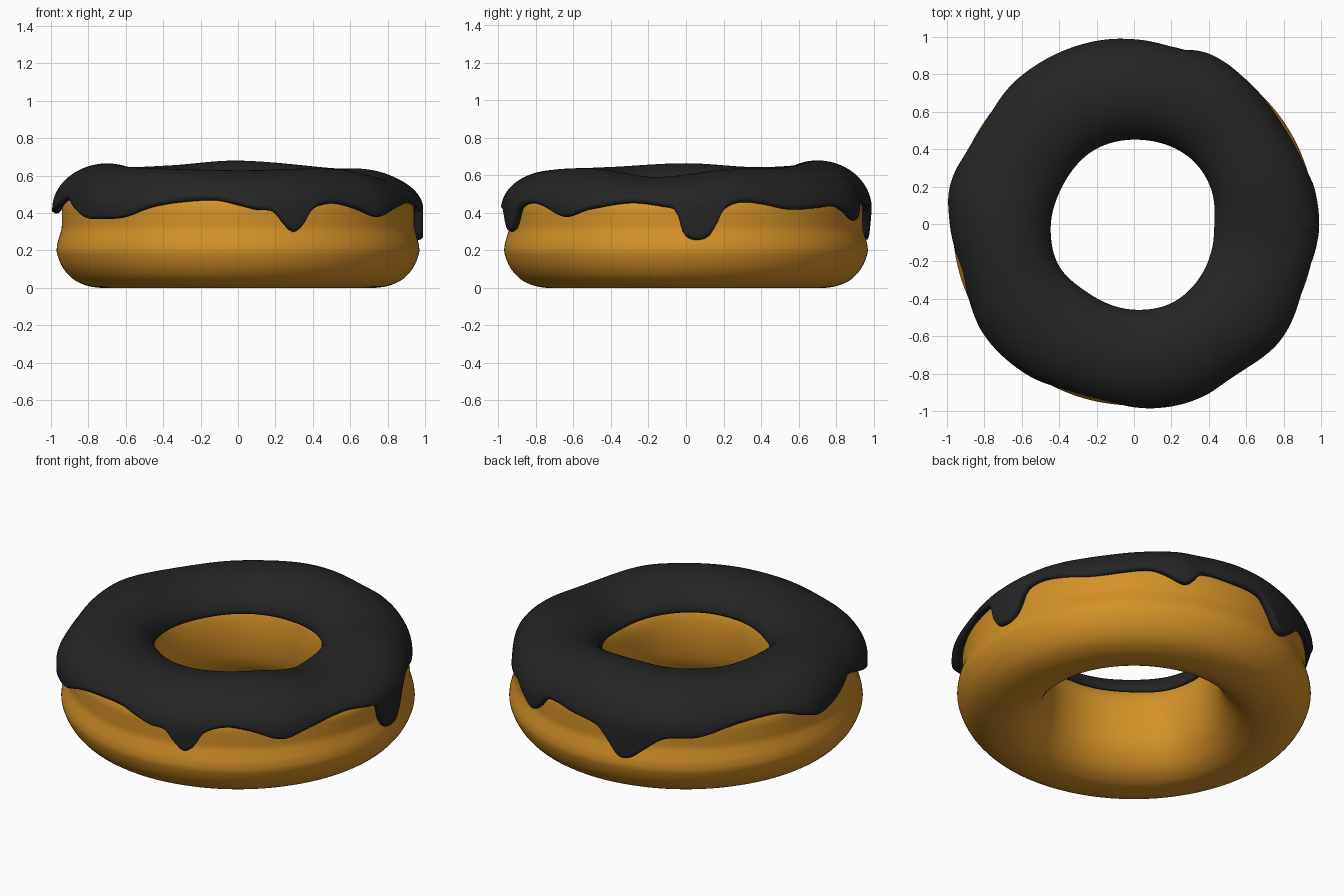
import bpy, bmesh, math

if "Cube" in bpy.data.objects:
    bpy.data.objects.remove(bpy.data.objects["Cube"])

N = 288  # segments around the ring


def periodic(table):
    """Smooth periodic function of an angle in degrees through (angle, value) points."""
    n = len(table)

    def pt(i):
        a, v = table[i % n]
        return a + 360 * (i // n), v

    def f(a):
        a = (a - table[0][0]) % 360 + table[0][0]
        i = max(k for k in range(n) if table[k][0] <= a)
        (a0, v0), (a1, v1), (a2, v2), (a3, v3) = [pt(i + k) for k in (-1, 0, 1, 2)]
        h = a2 - a1
        t = (a - a1) / h
        m1 = h * (v2 - v0) / (a2 - a0)
        m2 = h * (v3 - v1) / (a3 - a1)
        return ((2*t**3 - 3*t**2 + 1) * v1 + (t**3 - 2*t**2 + t) * m1
                + (3*t**2 - 2*t**3) * v2 + (t**3 - t**2) * m2)
    return f


# Height of the dripping outer icing edge
drip_edge = periodic([
    (-3, .42), (-1, .31), (2, .27), (7, .285), (10, .36), (12, .43), (17, .475),
    (24, .47), (35, .43), (46, .44), (55, .45), (61, .41), (66, .37), (69, .39),
    (73, .47), (85, .46), (95, .43), (99, .36), (103, .27), (107, .27),
    (111, .32), (118, .40), (129, .41), (142, .47), (157, .49), (166, .44),
    (172, .41), (179, .42), (188, .46), (196, .49), (204, .44), (214, .385),
    (224, .38), (232, .39), (242, .45), (252, .48), (263, .49), (270, .46),
    (276, .43), (281, .42), (284.5, .35), (287.5, .31), (290.5, .34),
    (294, .43), (301, .47), (308, .45), (319, .39), (329, .435), (342, .475),
    (353, .45)])

# Height of the crown, outer radius and hole radius around the ring
crown = periodic([
    (0, .605), (20, .635), (45, .64), (90, .68), (120, .655), (150, .645),
    (180, .665), (215, .645), (270, .628), (315, .637), (345, .592)])
outer_r = periodic([
    (0, .99), (15, .98), (33, .955), (52, .98), (66, .995), (75, .975), (90, .99),
    (104, 1.0), (128, .995), (145, .975), (169, 1.005), (180, .985), (195, .962),
    (204, .97), (216, .997), (233, .99), (250, .965), (270, .985), (286, .997),
    (307, .98), (321, 1.0), (338, .978)])
hole_r = periodic([
    (0, .425), (25, .45), (50, .46), (84, .45), (117, .447), (152, .43),
    (185, .445), (209, .457), (235, .44), (270, .455), (296, .465), (321, .45),
    (345, .43)])

RC = 0.70  # middle radius of the ring


def ring_object(name, section, mat):
    """Sweep an angle-dependent closed section (list of r, z) around the z axis."""
    bm = bmesh.new()
    rings = []
    for i in range(N):
        deg = 360 * i / N
        c, s = math.cos(math.radians(deg)), math.sin(math.radians(deg))
        rings.append([bm.verts.new((r * c, r * s, z)) for r, z in section(deg)])
    m = len(rings[0])
    for i in range(N):
        a, b = rings[i], rings[(i + 1) % N]
        for j in range(m):
            k = (j + 1) % m
            bm.faces.new((a[j], b[j], b[k], a[k]))
    bmesh.ops.recalc_face_normals(bm, faces=bm.faces)
    for f in bm.faces:
        f.smooth = True
    me = bpy.data.meshes.new(name)
    bm.to_mesh(me)
    bm.free()
    me.materials.append(mat)
    ob = bpy.data.objects.new(name, me)
    bpy.context.collection.objects.link(ob)
    return ob


def material(name, rgb):
    m = bpy.data.materials.new(name)
    m.diffuse_color = (*rgb, 1)
    m.use_nodes = True
    m.node_tree.nodes["Principled BSDF"].inputs["Base Color"].default_value = m.diffuse_color
    return m


# Dough: flat bottom, bulging lower half, soft crease, raised upper half
DOUGH = [(.74, 0), (.81, .012), (.88, .045), (.935, .105), (.967, .18), (.967, .23),
         (.955, .275), (.943, .32), (.942, .38), (.938, .44), (.91, .50), (.85, .55),
         (.78, .58), (.70, .59), (.61, .575), (.53, .53), (.485, .47), (.467, .39),
         (.465, .30), (.478, .20), (.51, .12), (.57, .05), (.64, .012), (.70, 0)]


def spline_loop(pts, sub=4):
    out, n = [], len(pts)
    for i in range(n):
        p = [pts[(i + k) % n] for k in (-1, 0, 1, 2)]
        for s in range(sub):
            t = s / sub
            out.append(tuple(
                .5 * (2*b + (c - a)*t + (2*a - 5*b + 4*c - d)*t*t + (3*b - a - 3*c + d)*t**3)
                for a, b, c, d in zip(*p)))
    return out


DOUGH_LOOP = spline_loop(DOUGH)


def dough_section(deg):
    dz = (crown(deg) - .045 - .4) / .19
    dh = hole_r(deg) - .44
    return [(r + dh * max(0, RC - r) / .25, max(0, z) if z < .4 else .4 + (z - .4) * dz)
            for r, z in DOUGH_LOOP]


# Icing: a thin shell over the top with a rounded dripping rim
def side(r_end, top, base, edge, u_edge, count):
    pts = []
    for i in range(count + 1):
        u = u_edge * i / count
        if u <= math.pi / 2:
            pts.append((RC + (r_end - RC) * math.sin(u), base + (top - base) * math.cos(u)))
        else:
            pts.append((r_end, base - (u - math.pi / 2) * .24))
    return pts


def icing_section(deg):
    top, ro, ri = crown(deg), outer_r(deg), hole_r(deg)
    base, edge = .42, drip_edge(deg)
    if edge > base:
        uo = math.acos((edge - base) / (top - base))
    else:
        uo = math.pi / 2 + (base - edge) / .24
    ibase, iedge = .47, .495
    ui = math.acos((iedge - ibase) / (top - ibase))
    out = side(ro, top, base, edge, uo, 28)
    inn = side(ri, top, ibase, iedge, ui, 16)
    out2 = side(ro - .045, top - .035, base, edge, uo, 28)
    inn2 = side(ri + .03, top - .035, ibase, iedge, ui, 16)

    def lip(a, b):
        return [(a[0] * (1 - t) + b[0] * t, min(a[1], b[1]) - d)
                for t, d in ((.2, .008), (.5, .012), (.8, .008))]
    return (inn[::-1] + out[1:] + lip(out[-1], out2[-1])
            + out2[::-1] + inn2[1:] + lip(inn2[-1], inn[-1]))


ring_object("dough", dough_section, material("golden dough", (.66, .285, .02)))
ring_object("icing", icing_section, material("dark icing", (.018, .018, .018)))
